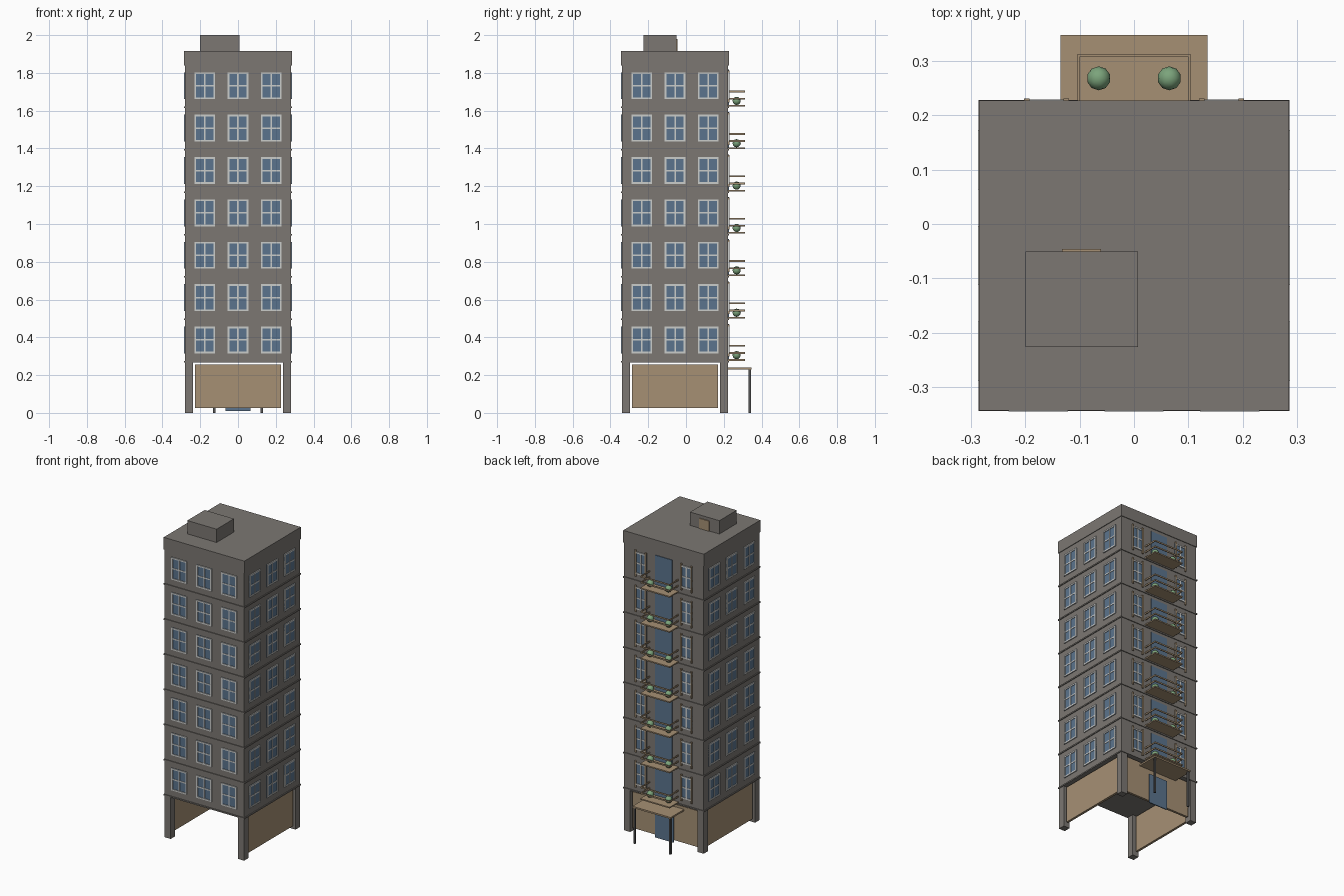
import bpy, bmesh, math
from mathutils import Matrix, Vector

if "Cube" in bpy.data.objects:
    bpy.data.objects.remove(bpy.data.objects["Cube"])


def material(name, r, g, b):
    m = bpy.data.materials.new(name)
    m.diffuse_color = (r, g, b, 1)
    m.use_nodes = True
    m.node_tree.nodes["Principled BSDF"].inputs["Base Color"].default_value = m.diffuse_color
    return m


GREY = material("wall grey", 0.20, 0.185, 0.17)
TAN = material("tan", 0.38, 0.28, 0.175)
BLUE = material("window blue", 0.105, 0.175, 0.27)
PALE = material("frame pale grey", 0.60, 0.61, 0.60)
DARK = material("post dark grey", 0.09, 0.09, 0.09)
GREEN = material("shrub green", 0.20, 0.37, 0.20)

CY = -0.058            # centre of the tower in y
HALF = 0.281           # half width of the walls
BASE = 0.268           # underside of the first upper storey
PITCH = 0.2243         # storey height
STOREYS = 7
SIDES = {"front": 0, "right": 90, "back": 180, "left": 270}


def side_matrix(side):
    """Local x runs along the wall, local -y points outward."""
    return Matrix.Translation((0, CY, 0)) @ Matrix.Rotation(math.radians(SIDES[side]), 4, "Z")


def boxes(name, spans, mat, matrix=Matrix()):
    """One object made of boxes given as (x0, x1, y0, y1, z0, z1)."""
    bm = bmesh.new()
    for x0, x1, y0, y1, z0, z1 in spans:
        size = Matrix.Diagonal((x1 - x0, y1 - y0, z1 - z0, 1))
        mid = Matrix.Translation(((x0 + x1) / 2, (y0 + y1) / 2, (z0 + z1) / 2))
        bmesh.ops.create_cube(bm, size=1, matrix=matrix @ mid @ size)
    return finish(name, bm, mat)


def finish(name, bm, mat):
    me = bpy.data.meshes.new(name)
    bm.to_mesh(me)
    bm.free()
    me.materials.append(mat)
    ob = bpy.data.objects.new(name, me)
    bpy.context.collection.objects.link(ob)
    return ob


def square(h, z0, z1):
    return (-h, h, CY - h, CY + h, z0, z1)


floors = [BASE + i * PITCH for i in range(STOREYS)]
top = BASE + STOREYS * PITCH

# Tower body, storey ledges and roof slab
boxes("tower_walls", [square(HALF, BASE, top)], GREY)
boxes("storey_ledges", [square(0.286, z - 0.001, z + 0.007) for z in floors], GREY)
boxes("roof_slab", [square(0.285, top, 1.915)], GREY)

# Corner columns of the open ground storey
boxes("corner_columns", [
    (min(sx * HALF, sx * 0.238), max(sx * HALF, sx * 0.238),
     CY + min(sy * HALF, sy * 0.238), CY + max(sy * HALF, sy * 0.238), 0, BASE)
    for sx in (-1, 1) for sy in (-1, 1)], GREY)

# Ground storey wall panels (the front stays open)
for side in ("right", "back", "left"):
    boxes(side + "_ground_panel", [(-0.228, 0.228, -0.27, -0.255, 0.025, 0.256)],
          TAN, side_matrix(side))
boxes("entrance_door", [(-0.065, 0.065, -0.276, -0.27, 0.01, 0.2)], BLUE, side_matrix("back"))


# Windows: glass plates and a frame with a cross bar
def windows(side, centres, width):
    glass, frame = [], []
    h, bar, out = width / 2, 0.009, -0.287
    for z in floors:
        z0, z1 = z + 0.047, z + 0.189
        zm = (z0 + z1) / 2
        for c in centres:
            glass.append((c - h, c + h, -HALF - 0.002, -HALF + 0.002, z0, z1))
            frame += [(c - h, c - h + bar, out, -HALF, z0, z1),
                      (c + h - bar, c + h, out, -HALF, z0, z1),
                      (c - h + bar, c + h - bar, out, -HALF, z0, z0 + bar),
                      (c - h + bar, c + h - bar, out, -HALF, z1 - bar, z1),
                      (c - 0.004, c + 0.004, out + 0.001, -HALF, z0 + bar, z1 - bar),
                      (c - h + bar, c + h - bar, out + 0.002, -HALF, zm - 0.004, zm + 0.004)]
    boxes(side + "_window_glass", glass, BLUE, side_matrix(side))
    boxes(side + "_window_frames", frame, PALE, side_matrix(side))


for side in ("front", "right", "left"):
    windows(side, (-0.176, 0, 0.176), 0.109)
windows("back", (-0.161, 0.161), 0.082)

# Back window side posts and balcony doors
boxes("back_window_posts",
      [(x - 0.005, x + 0.005, -0.289, -HALF, z + 0.03, z + 0.2)
       for z in floors for x in (-0.197, -0.125, 0.125, 0.197)], TAN, side_matrix("back"))
boxes("balcony_doors", [(-0.06, 0.06, -0.285, -HALF, z + 0.016, z + 0.203) for z in floors],
      BLUE, side_matrix("back"))

# Balconies: floor plate and two rails around three sides
WALL = CY + HALF
plates, rails = [], []
for z in floors:
    plates.append((-0.104, 0.104, WALL, 0.313, z + 0.008, z + 0.016))
    for r in (z + 0.045, z + 0.083):
        rails += [(-0.104, 0.104, 0.308, 0.313, r, r + 0.009),
                  (-0.104, -0.099, WALL, 0.308, r, r + 0.009),
                  (0.099, 0.104, WALL, 0.308, r, r + 0.009)]
boxes("balcony_floors", plates, TAN)
boxes("balcony_rails", rails, TAN)

# Round shrubs on the balconies
bm = bmesh.new()
for z in floors:
    for x in (-0.065, 0.065):
        bmesh.ops.create_icosphere(bm, subdivisions=2, radius=0.022,
                                   matrix=Matrix.Translation((x, 0.268, z + 0.038)))
shrubs = finish("balcony_shrubs", bm, GREEN)
shrubs.data.polygons.foreach_set("use_smooth", [True] * len(shrubs.data.polygons))

# Entrance canopy on two posts
boxes("entrance_canopy", [(-0.135, 0.135, WALL - 0.02, 0.348, 0.23, 0.24)], TAN)
boxes("canopy_posts", [(x - 0.006, x + 0.006, 0.331, 0.343, 0, 0.23) for x in (-0.126, 0.126)], DARK)

# Stair house on the roof with its door
boxes("roof_house", [(-0.2, 0.007, -0.226, -0.051, 1.915, 2.0)], GREY)
boxes("roof_house_door", [(-0.132, -0.061, -0.051, -0.046, 1.915, 1.98)], TAN)
